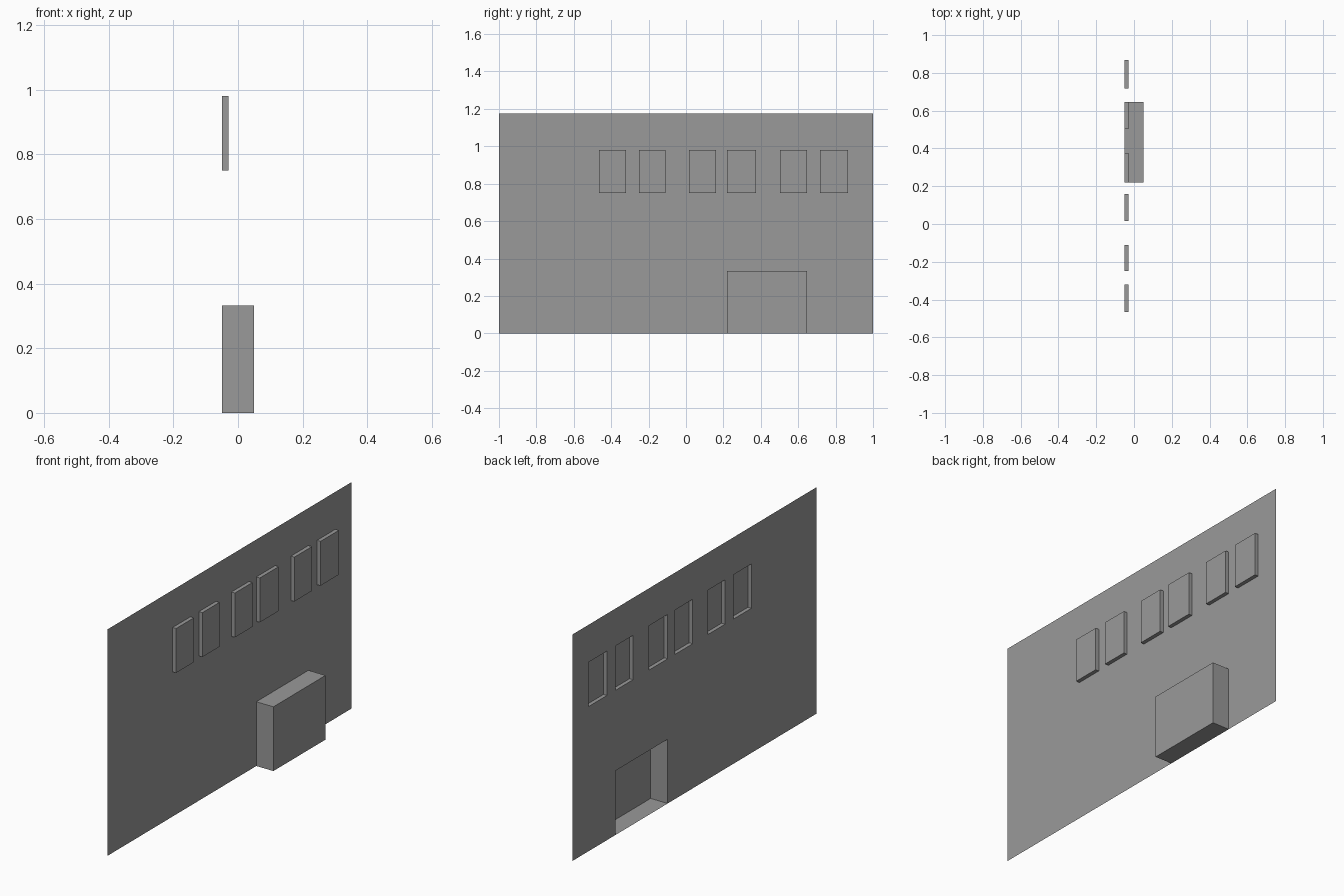
import bpy
import bmesh

cube = bpy.data.objects.get("Cube")
if cube:
    bpy.data.objects.remove(cube, do_unlink=True)

grey = bpy.data.materials.new("plain_grey")
grey.use_nodes = True
colour = (0.32, 0.32, 0.32, 1)
grey.diffuse_color = colour
grey.node_tree.nodes["Principled BSDF"].inputs["Base Color"].default_value = colour

WALL_X = -0.049
WALL_TOP = 1.174

# Openings as (y start, y end, z bottom, z top)
window_spans = [(-0.465, -0.32), (-0.25, -0.11), (0.016, 0.16),
                (0.22, 0.375), (0.503, 0.647), (0.717, 0.867)]
windows = [(a, b, 0.75, 0.98) for a, b in window_spans]
door = (0.22, 0.647, 0, 0.333)
openings = windows + [door]


def finish(name, bm):
    mesh = bpy.data.meshes.new(name)
    bm.to_mesh(mesh)
    bm.free()
    mesh.materials.append(grey)
    obj = bpy.data.objects.new(name, mesh)
    bpy.context.collection.objects.link(obj)


def sheet(bm, y0, y1, z0, z1):
    corners = [(y0, z0), (y1, z0), (y1, z1), (y0, z1)]
    return bm.faces.new([bm.verts.new((WALL_X, y, z)) for y, z in corners])


def is_open(y, z):
    return any(a < y < b and c < z < d for a, b, c, d in openings)


# Flat wall sheet, cut along the edges of every opening
bm = bmesh.new()
ys = sorted({-1, 1} | {y for o in openings for y in o[:2]})
zs = sorted({0, WALL_TOP} | {z for o in openings for z in o[2:]})
for y0, y1 in zip(ys, ys[1:]):
    for z0, z1 in zip(zs, zs[1:]):
        if not is_open((y0 + y1) / 2, (z0 + z1) / 2):
            sheet(bm, y0, y1, z0, z1)
bmesh.ops.remove_doubles(bm, verts=bm.verts, dist=0.0001)
finish("wall", bm)


# Hollow boxes standing out from the wall, open at the back
def hollow_box(name, opening, depth):
    bm = bmesh.new()
    face = sheet(bm, *opening)
    front = bmesh.ops.extrude_discrete_faces(bm, faces=[face])["faces"][0]
    bmesh.ops.translate(bm, verts=front.verts, vec=(depth, 0, 0))
    finish(name, bm)


for i, opening in enumerate(windows, 1):
    hollow_box(f"window_{i}", opening, 0.02)
hollow_box("doorway", door, 0.098)
